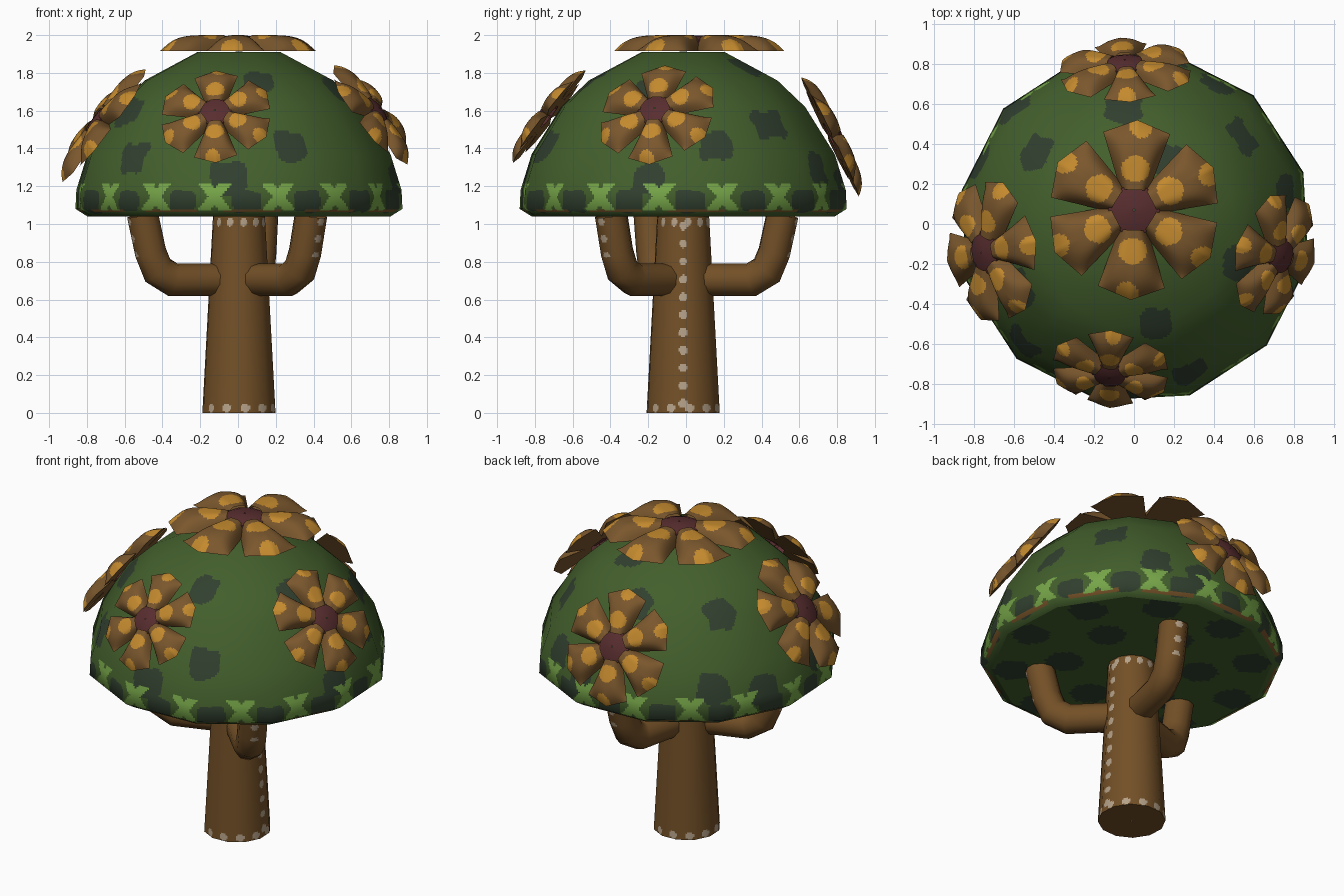
import bpy, math
from mathutils import Vector, Matrix
from math import sin, cos, pi, radians

if "Cube" in bpy.data.objects:
    bpy.data.objects.remove(bpy.data.objects["Cube"])

CX, CY = 0.005, -0.015          # axis of the trunk and canopy


def mat(name, r, g, b):
    m = bpy.data.materials.new(name)
    m.diffuse_color = [((c / 255 + .055) / 1.055) ** 2.4 for c in (r, g, b)] + [1]
    m.use_nodes = True
    m.node_tree.nodes["Principled BSDF"].inputs["Base Color"].default_value = m.diffuse_color
    return m


GREEN = mat("leaf_green", 67, 95, 44)
DARK = mat("dark_green", 49, 64, 47)
LIGHT = mat("light_green", 118, 165, 72)
BARK = mat("bark_brown", 115, 80, 39)
STITCH = mat("pale_beige", 182, 162, 137)
PETAL = mat("petal_brown", 122, 87, 45)
ORANGE = mat("petal_orange", 196, 138, 46)
HEART = mat("flower_maroon", 88, 45, 47)


def make(name, verts, faces, idx, mats, normals=None):
    me = bpy.data.meshes.new(name)
    me.from_pydata(verts, [], faces)
    for m in mats:
        me.materials.append(m)
    me.polygons.foreach_set("material_index", idx)
    me.update()
    if normals:
        me.shade_smooth()
        me.normals_split_custom_set_from_vertices(normals)
    ob = bpy.data.objects.new(name, me)
    bpy.context.collection.objects.link(ob)
    return ob


def skin(name, rings, nu, nv, mats, rule, smooth=True):
    """Low-poly rings, finely split so that a rule(point, angle_fraction) can paint faces."""
    n, k = len(rings[0]), len(rings)

    def nrm(j, i):
        d = rings[j][(i + 1) % n] - rings[j][i - 1]
        return d.cross(rings[min(j + 1, k - 1)][i] - rings[max(j - 1, 0)][i]).normalized()
    norms = [[nrm(j, i) for i in range(n)] for j in range(k)]

    def sample(grid, a, b):
        i, j = a // nu, min(b // nv, k - 2)
        u, v = a / nu - i, b / nv - j
        lo = grid[j][i].lerp(grid[j][(i + 1) % n], u)
        return lo.lerp(grid[j + 1][i].lerp(grid[j + 1][(i + 1) % n], u), v)
    W, H = n * nu, (k - 1) * nv
    verts = [sample(rings, a, b) for b in range(H + 1) for a in range(W)]
    normals = [sample(norms, a, b).normalized() for b in range(H + 1) for a in range(W)]
    faces, idx = [], []
    for b in range(H):
        for a in range(W):
            f = (b * W + a, b * W + (a + 1) % W, (b + 1) * W + (a + 1) % W, (b + 1) * W + a)
            faces.append(f)
            idx.append(rule((verts[f[0]] + verts[f[2]]) / 2, (a + .5) / W))
    return make(name, verts, faces, idx, mats, normals if smooth else None)


def circle(r, z, n=12, off=18):
    return [Vector((CX + r * cos(radians(off) + 2 * pi * i / n),
                    CY + r * sin(radians(off) + 2 * pi * i / n), z)) for i in range(n)]


def azimuth(p):
    return math.degrees(math.atan2(p.y - CY, p.x - CX))


def near(value, step, off=0):
    """Signed distance to the closest multiple of step."""
    return (value - off + step / 2) % step - step / 2


# canopy: twelve-sided dome with dark patches and a row of light leaf marks
PROFILE = [(.82, 1.04), (.885, 1.08), (.88, 1.18), (.82, 1.37), (.66, 1.62),
           (.51, 1.76), (.225, 1.91), (.01, 1.912)]


def dome_point(az, z):
    for (r0, z0), (r1, z1) in zip(PROFILE, PROFILE[1:]):
        if z0 <= z <= z1:
            r = (r0 + (r1 - r0) * (z - z0) / (z1 - z0)) * .98
            return Vector((CX + r * cos(radians(az)), CY + r * sin(radians(az)), z))


patches = [dome_point(a, z) for a, z in (
    (-69, 1.41), (-94, 1.24), (-78, 1.76), (-134, 1.35), (-152, 1.6), (-13, 1.23),
    (13, 1.42), (40, 1.53), (65, 1.83), (143, 1.64), (136, 1.27), (157, 1.22),
    (78, 1.2), (95, 1.68), (-20, 1.72), (-170, 1.27), (60, 1.3))]


def patch_hit(p, c):
    d = p - c
    if d.length > .14:
        return False
    a = radians(azimuth(c))
    s = d.y * cos(a) - d.x * sin(a)
    w2 = max(0, d.length_squared - s * s)
    wob = .009 * sin(45 * p.x + 20 * p.z) + .007 * sin(50 * p.y - 30 * p.z)
    return (s ** 4 + w2 * w2) ** .25 < .09 + wob


def dome_rule(p, u):
    az = azimuth(p)
    s, t = abs(near(az, 22.5, -98.5)) * radians(.88), p.z - 1.145
    if abs(t) < .073 and s < .088 and abs(s - .8 * abs(t)) < .034:
        return 2
    if 1.062 < p.z < 1.078 and near(az, 30) > -6:
        return 3
    g = abs(near(az, 22.5, -87.25)) * radians(.88)
    if (g / .08) ** 4 + ((p.z - 1.12) / .06) ** 4 < 1 + .4 * sin(40 * p.x + 35 * p.y):
        return 1
    return int(any(patch_hit(p, c) for c in patches))


skin("canopy", [circle(r, z) for r, z in PROFILE], 38, 16, [GREEN, DARK, LIGHT, BARK], dome_rule)

# flat canopy underside with patches
spots = [Vector((CX + r * cos(2 * pi * i / n + .5), CY + r * sin(2 * pi * i / n + .5), 1.04))
         for r, n in ((.4, 6), (.7, 10)) for i in range(n)]
skin("canopy_underside", [circle(.01, 1.04), circle(.82, 1.04)], 12, 40, [GREEN, DARK],
     lambda p, u: int(any((p - c).length < .11 for c in spots)), False)


# trunk with stitch dots round both ends and up the right side
def trunk_rule(p, u):
    a, r = azimuth(p), radians(.17)
    row = min(abs(p.z - .025), abs(p.z - 1.01))
    if math.hypot(near(a, 30, 10) * r, row) < .023:
        return 1
    return int(math.hypot(near(a, 360) * r, near(p.z, .094, .05)) < .023)


skin("trunk", [circle(.198, 0), circle(.14, 1.05)], 14, 110, [BARK, STITCH], trunk_rule)
skin("trunk_base", [circle(.005, 0), circle(.198, 0)], 1, 1, [BARK], lambda p, u: 0, False)

# three bent branches
PATH = [(.08, .705), (.37, .705), (.455, .755), (.495, .85), (.54, 1.05)]
for az in (199, 77, -45):
    a = radians(az)
    out, side = Vector((cos(a), sin(a), 0)), Vector((-sin(a), cos(a), 0))
    pts = [Vector((CX, CY, z)) + out * r for r, z in PATH]
    rings = []
    for i, p in enumerate(pts):
        d0 = (pts[max(i, 1)] - pts[max(i, 1) - 1]).normalized()
        j = min(i + 1, len(pts) - 1)
        d1 = (pts[j] - pts[j - 1]).normalized()
        up = (d0 + d1).normalized().cross(side)
        rad = .087 / max(.8, cos(d0.angle(d1) / 2))
        rings.append([p + side * (.087 * cos(pi * (k + .5) / 5)) + up * (rad * sin(pi * (k + .5) / 5))
                      for k in range(10)])
    skin("branch", rings, 6, 16, [BARK, STITCH],
         lambda p, u: int(p.z > .83 and math.hypot((u - .7) * .53, near(p.z, .09, .02)) < .024))

# one flower mesh: six domed petals with orange marks and a maroon heart
verts, faces, idx = [], [], []
for k in range(6):
    rot = Matrix.Rotation(k * pi / 3, 3, 'Z')
    for top, NS, NT in ((1, 26, 32), (0, 2, 1)):
        base = len(verts)
        for j in range(NT + 1):
            for i in range(NS + 1):
                s, t = 2 * i / NS - 1, j / NT
                x = s * (.072 + .095 * t)
                y = .10 + (.35 - .065 * abs(s)) * t
                z = top * .085 * (1 - t ** 5) * (1 - abs(s) ** 4 * .999)
                verts.append(rot @ Vector((x, y, z)))
        for j in range(NT):
            for i in range(NS):
                q = base + j * (NS + 1) + i
                f = (q, q + 1, q + NS + 2, q + NS + 1)
                faces.append(f if top else f[::-1])
                c = rot.transposed() @ ((verts[f[0]] + verts[f[2]]) / 2)
                mark = ((c.x / .072) ** 2 + ((c.y - .205) / .064) ** 2 < 1
                        or math.hypot(c.x - .02, c.y - .415) < .055)
                idx.append(int(bool(top and mark)))
base = len(verts)
for r, z in ((.13, 0), (.13, .06), (.08, .078), (.005, .083)):
    verts += [Vector((r * cos(pi * i / 5), r * sin(pi * i / 5), z)) for i in range(10)]
for j in range(3):
    for i in range(10):
        q, w = base + j * 10 + i, base + j * 10 + (i + 1) % 10
        faces.append((q, w, w + 10, q + 10))
        idx.append(2)
flower = make("top_flower", verts, faces, idx, [PETAL, ORANGE, HEART])
bpy.context.view_layer.objects.active = flower
flower.select_set(True)
bpy.ops.object.shade_smooth_by_angle(angle=radians(35))


# place flowers: position, facing azimuth, elevation, scale, roll
def place(ob, pos, az, el, scale, roll):
    a, e = radians(az), radians(el)
    n = Vector((cos(e) * cos(a), cos(e) * sin(a), sin(e)))
    x = Vector((-sin(a), cos(a), 0))
    m = Matrix((x, n.cross(x), n)).transposed() @ Matrix.Rotation(radians(roll), 3, 'Z')
    ob.matrix_world = (Matrix.Translation(Vector(pos) - n * .04 * scale) @ m.to_4x4()
                       @ Matrix.Scale(scale, 4))


place(flower, (0, .07, 1.955), -90, 90, 1, -2)
for name, *spec in (("front_flower", (-.12, -.745, 1.585), -97, 38, .69, 4),
                    ("left_flower", (-.735, -.14, 1.54), 188, 37, .83, 3),
                    ("right_flower", (.725, -.16, 1.595), -17, 37, .73, 3),
                    ("back_flower", (-.045, .79, 1.475), 93, 26, .78, 3)):
    ob = bpy.data.objects.new(name, flower.data)
    bpy.context.collection.objects.link(ob)
    place(ob, *spec)
